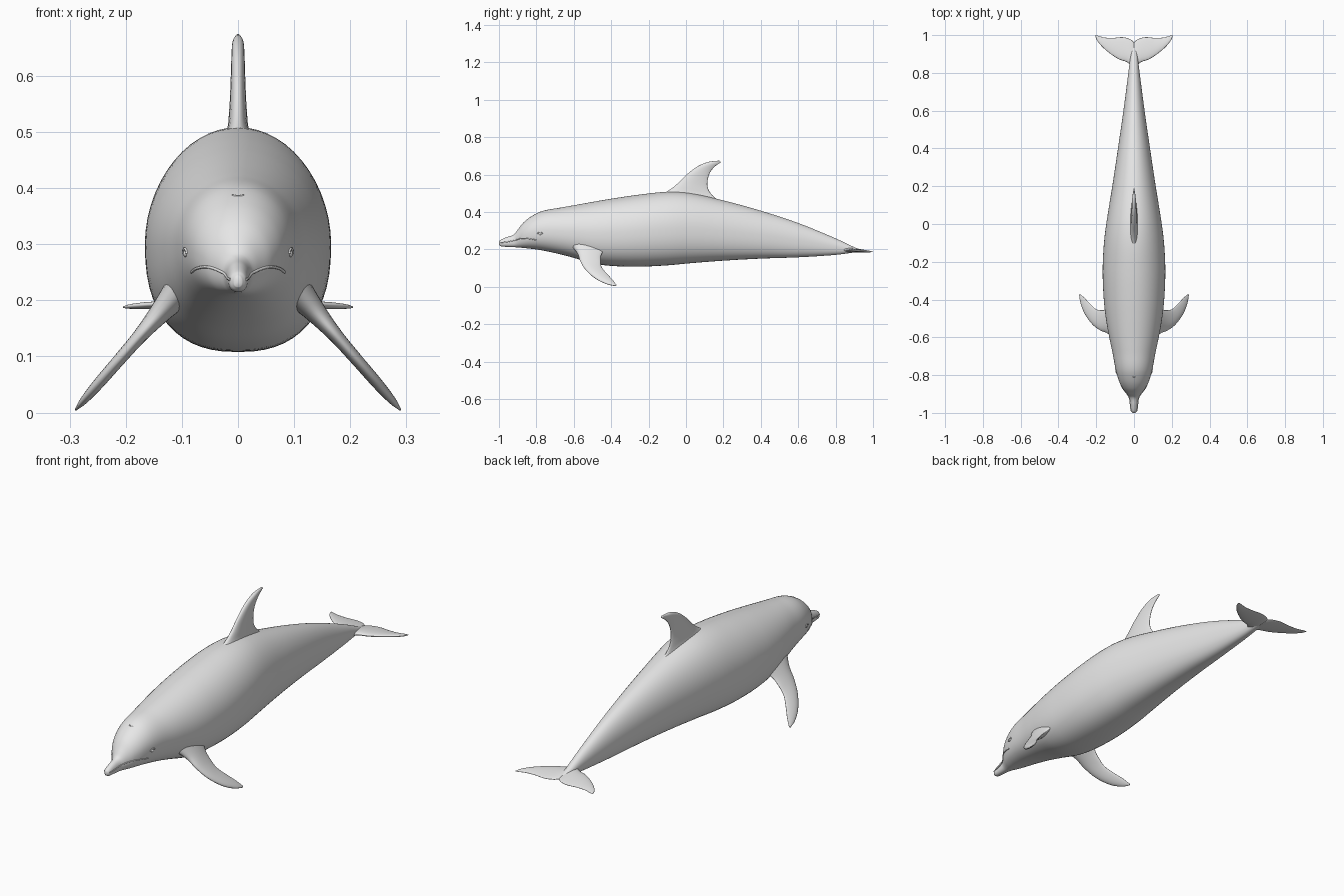
import bpy, bmesh, math
from mathutils import Vector

if "Cube" in bpy.data.objects:
    bpy.data.objects.remove(bpy.data.objects["Cube"], do_unlink=True)

skin = bpy.data.materials.new("light grey skin")
skin.use_nodes = True
skin.diffuse_color = (0.8, 0.8, 0.8, 1)
skin.node_tree.nodes["Principled BSDF"].inputs["Base Color"].default_value = skin.diffuse_color


def interpolate(rows, key):
    """Smooth curve through rows whose first value is the key."""
    i = 0
    while i < len(rows) - 2 and key > rows[i + 1][0]:
        i += 1

    def slope(j, c):
        a, b = rows[max(j - 1, 0)], rows[min(j + 1, len(rows) - 1)]
        return (b[c] - a[c]) / (b[0] - a[0])

    p, q = rows[i], rows[i + 1]
    step = q[0] - p[0]
    t = (key - p[0]) / step
    result = []
    for c in range(1, len(p)):
        start = (1 + 2 * t) * (1 - t) ** 2 * p[c] + t * t * (3 - 2 * t) * q[c]
        bend = t * (1 - t) ** 2 * slope(i, c) - t * t * (1 - t) * slope(i + 1, c)
        result.append(start + bend * step)
    return result


def loft(name, rings):
    """Skin a list of closed rings and cap both ends with a fan."""
    bm = bmesh.new()
    loops = [[bm.verts.new(p) for p in ring] for ring in rings]
    count = len(loops[0])
    for low, high in zip(loops, loops[1:]):
        for k in range(count):
            n = (k + 1) % count
            bm.faces.new((low[k], low[n], high[n], high[k]))
    for loop in (loops[0], loops[-1]):
        centre = bm.verts.new(sum((v.co for v in loop), Vector()) / count)
        for k in range(count):
            bm.faces.new((loop[k], loop[(k + 1) % count], centre))
    bmesh.ops.recalc_face_normals(bm, faces=bm.faces)
    mesh = bpy.data.meshes.new(name)
    bm.to_mesh(mesh)
    bm.free()
    mesh.materials.append(skin)
    mesh.shade_smooth()
    obj = bpy.data.objects.new(name, mesh)
    bpy.context.collection.objects.link(obj)
    return obj


def fin(name, sections, normal, place):
    """Sections: lead u, v, trail u, v, half thickness; place maps u, v to space."""
    rows = [(i, *s) for i, s in enumerate(sections)]
    rings, steps, around = [], 6, 28
    for s in range((len(rows) - 1) * steps + 1):
        lu, lv, tu, tv, thick = interpolate(rows, s / steps)
        lead, trail = place(lu, lv), place(tu, tv)
        ring = []
        for k in range(around):
            a = math.tau * k / around
            chord = (1 - math.cos(a)) / 2
            taper = 1.25 - 0.6 * chord
            ring.append(lead.lerp(trail, chord) + normal * (thick * taper * math.sin(a)))
        rings.append(ring)
    return loft(name, rings)


def tube(name, points, radius):
    curve = bpy.data.curves.new(name, "CURVE")
    curve.dimensions = "3D"
    curve.bevel_depth = radius
    curve.bevel_resolution = 2
    curve.use_fill_caps = True
    spline = curve.splines.new("POLY")
    spline.points.add(len(points) - 1)
    for target, p in zip(spline.points, points):
        target.co = (*p, 1)
    curve.materials.append(skin)
    obj = bpy.data.objects.new(name, curve)
    bpy.context.collection.objects.link(obj)


# Body stations: y, half width, belly height, back height
BODY = [
    (-1, .007, .224, .243), (-.99, .015, .217, .252), (-.96, .019, .214, .265),
    (-.92, .025, .212, .28), (-.9, .037, .211, .305), (-.87, .06, .208, .343),
    (-.83, .08, .204, .375), (-.77, .097, .195, .405), (-.68, .114, .176, .422),
    (-.6, .131, .155, .436), (-.5, .149, .126, .454), (-.4, .16, .112, .471),
    (-.25, .166, .108, .493), (-.1, .159, .115, .508), (.02, .144, .126, .502),
    (.2, .115, .14, .462), (.4, .085, .151, .407), (.6, .056, .158, .341),
    (.8, .03, .171, .259), (.9, .017, .184, .212), (.94, .008, .189, .197),
]


def flank(y, z):
    """Half width of the body at a given length and height."""
    w, low, high = interpolate(BODY, y)
    u = (z - (low + high) / 2) / ((high - low) / 2)
    power = 2 if u > 0 else 2.4
    return w * max(0, 1 - abs(u) ** power) ** (1 / power)


def body_ring(y, around=56):
    w, low, high = interpolate(BODY, y)
    ring = []
    for k in range(around):
        a = math.tau * k / around
        c, s = math.cos(a), math.sin(a)
        e = 1 if s >= 0 else 2 / 2.4
        x = w * math.copysign(abs(c) ** e, c)
        z = (low + high) / 2 + (high - low) / 2 * math.copysign(abs(s) ** e, s)
        ring.append(Vector((x, y, z)))
    return ring


stations = []
for p, q in zip(BODY, BODY[1:]):
    stations += [p[0] + (q[0] - p[0]) * i / 5 for i in range(5)]
loft("body", [body_ring(y) for y in stations + [BODY[-1][0]]])

# Dorsal fin, swept back with a flared root
fin("dorsal_fin", [
    (-.17, .475, .23, .43, .04), (-.1, .511, .155, .477, .021),
    (-.05, .548, .12, .52, .016), (0, .597, .115, .565, .0135),
    (.06, .643, .128, .61, .012), (.12, .668, .153, .642, .01),
    (.178, .675, .188, .667, .003),
], Vector((1, 0, 0)), lambda u, v: Vector((0, u, v)))

PECTORAL = [
    (.085, -.63, .085, -.4, .035), (.135, -.582, .14, -.45, .02),
    (.175, -.565, .175, -.456, .013), (.218, -.533, .203, -.45, .011),
    (.257, -.48, .235, -.42, .01), (.28, -.425, .262, -.391, .007),
    (.29, -.378, .286, -.371, .002),
]
FLUKE = [
    (0, .8, 0, .962, .012), (.03, .852, .02, .978, .011),
    (.08, .872, .06, .989, .009), (.13, .905, .11, .985, .007),
    (.17, .94, .155, .987, .006), (.195, .971, .188, .996, .004),
    (.205, .995, .203, 1, .0015),
]
MOUTH = [(-.992, .237), (-.96, .24), (-.92, .248), (-.88, .259), (-.84, .257), (-.8, .25)]

for side, label in ((1, "left"), (-1, "right")):
    # Flippers angled down and outward
    fin(label + "_flipper", PECTORAL, Vector((1.15 * side, 0, 1)).normalized(),
        lambda u, v: Vector((u * side, v, .165 - 1.15 * (u - .15))))

    # Tail flukes
    fin(label + "_fluke", FLUKE, Vector((0, 0, 1)),
        lambda u, v: Vector((u * side, v, .198 - (v - .85) * .07)))

    # Mouth line following the surface of the snout
    line = []
    for i in range(31):
        y = MOUTH[0][0] + (MOUTH[-1][0] - MOUTH[0][0]) * i / 30
        z = interpolate(MOUTH, y)[0]
        line.append((side * flank(y, z), y, z))
    tube(label + "_mouth_line", line, .0025)

    # Eye with a raised lid
    ey, ez = -.78, .283
    bpy.ops.mesh.primitive_uv_sphere_add(segments=20, ring_count=12, radius=.008,
                                         location=(side * (flank(ey, ez) - .002), ey, ez))
    eye = bpy.context.object
    eye.name = label + "_eye"
    eye.scale = (.7, 1.2, .8)
    eye.data.materials.append(skin)
    bpy.ops.object.shade_smooth_by_angle()
    lid = []
    for i in range(13):
        a = math.pi * i / 12
        y, z = ey + .014 * math.cos(a), ez + .009 * math.sin(a)
        lid.append((side * flank(y, z), y, z))
    tube(label + "_eyelid", lid, .0025)

# Blowhole crease across the top of the head
slit = []
for i in range(9):
    x = -.01 + .02 * i / 8
    y = -.81 + 30 * x * x
    slit.append((x, y, interpolate(BODY, y)[2] - .001))
tube("blowhole", slit, .002)
